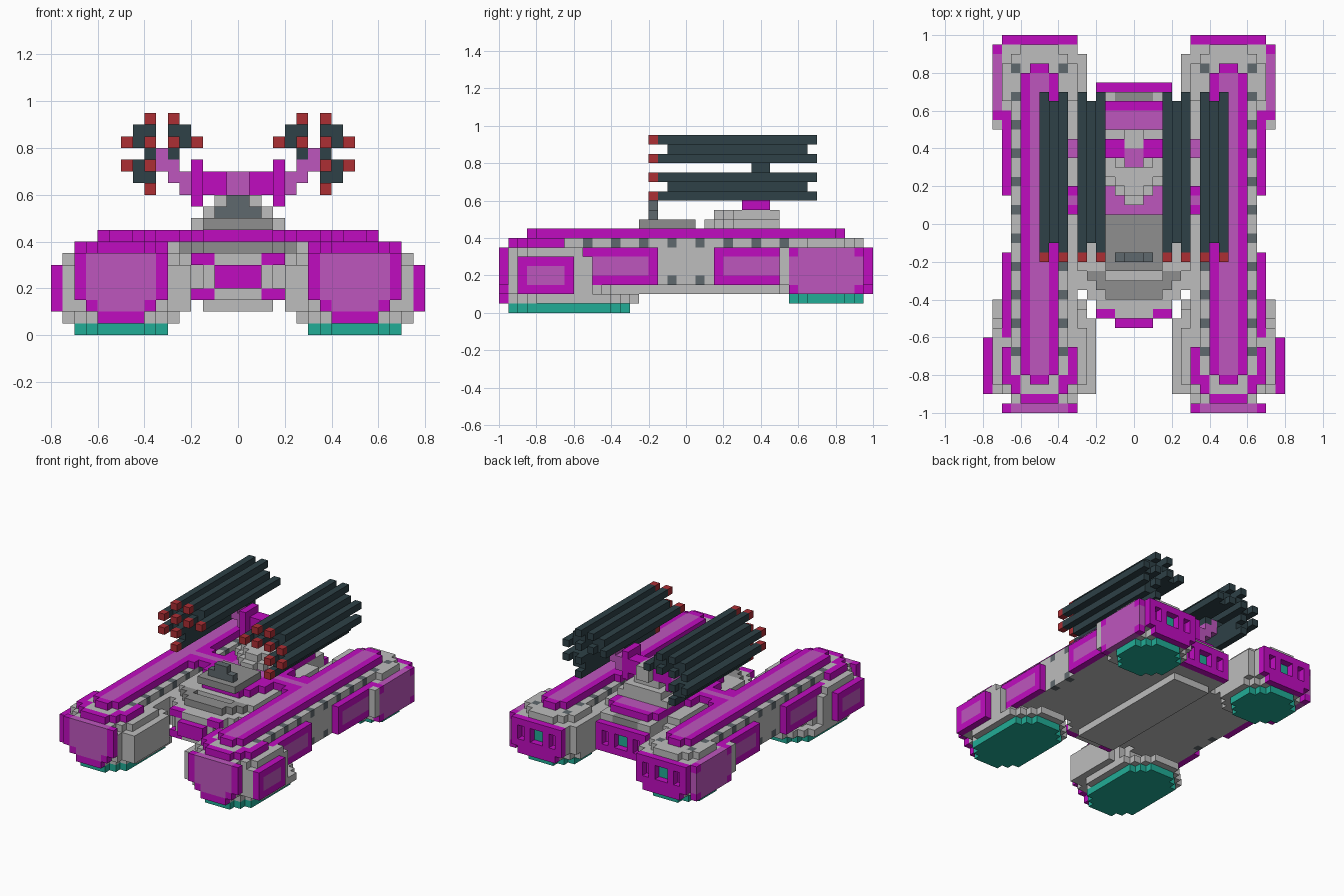
import bpy, bmesh
from mathutils import Vector

U = 0.05  # edge of one block

cube = bpy.data.objects.get("Cube")
if cube:
    bpy.data.objects.remove(cube)


def srgb(r, g, b):
    lin = lambda c: c / 12.92 if c <= 0.04045 else ((c + 0.055) / 1.055) ** 2.4
    return tuple(lin(c / 255) for c in (r, g, b)) + (1,)


PALETTE = {
    "light_grey": srgb(189, 189, 189),
    "mid_grey": srgb(143, 143, 143),
    "dark_grey": srgb(95, 104, 109),
    "magenta": srgb(192, 12, 192),
    "pale_magenta": srgb(190, 86, 190),
    "teal": srgb(33, 172, 150),
    "slate": srgb(46, 65, 71),
    "red": srgb(172, 46, 52),
}
GREY, MID, DARK, MAG, PALE, TEAL, SLATE, RED = range(8)
mats = []
for name, col in PALETTE.items():
    m = bpy.data.materials.new(name)
    m.use_nodes = True
    m.diffuse_color = col
    m.node_tree.nodes["Principled BSDF"].inputs["Base Color"].default_value = col
    mats.append(m)

cells = {}  # block position -> (part, colour); later blocks replace earlier ones


def box(part, col, x0, x1, y0, y1, z0, z1):
    """Fill a box of blocks on both sides of x = 0; col None carves it away."""
    for x in range(x0, x1):
        for y in range(y0, y1):
            for z in range(z0, z1):
                for c in ((x, y, z), (-1 - x, y, z)):
                    if col is None:
                        cells.pop(c, None)
                    else:
                        cells[c] = (part, col)


def disc(part, col, x0, x1, y0, y1, z0, z1, cut):
    """Octagon slab: corners cut back by `cut` blocks."""
    for y in range(y0, y1):
        s = max(0, cut - min(y - y0, y1 - 1 - y))
        box(part, col, x0 + s, x1 - s, y, y + 1, z0, z1)


# Side hulls and hull between them
box("side_hull", GREY, 6, 13, -18, 18, 3, 7)
box("centre_hull", GREY, 0, 6, -6, 11, 3, 7)
box("centre_hull", GREY, 0, 4, 11, 14, 3, 7)
box("centre_hull", GREY, 0, 3, -8, 12, 2, 3)
for i, edge in enumerate((-10, -10, -10, -9, -8, -7)):  # stepped bow
    box("centre_hull", GREY, i, i + 1, edge, -5, 3, 7)
    box("centre_hull", MID, i, i + 1, edge + 2, edge + 4, 7, 8)
box("centre_hull", GREY, 0, 6, -5, 10, 7, 8)
box("centre_hull", GREY, 0, 4, 10, 14, 7, 8)
box("centre_hull", MID, 0, 2, 13, 14, 7, 8)

# Bow plate
box("bow_plate", MAG, 2, 4, -10, -9, 3, 4)
box("bow_plate", MAG, 2, 4, -10, -9, 6, 7)
box("bow_plate", MAG, 0, 2, -11, -10, 4, 6)

# Front pods with hover feet
disc("front_pod", GREY, 4, 15, -19, -8, 2, 6, 2)
box("front_pod", GREY, 4, 15, -18, -12, 2, 6)
disc("front_pod", GREY, 5, 15, -19, -9, 6, 7, 2)
disc("front_pod", GREY, 5, 15, -19, -5, 1, 2, 3)
disc("front_foot", TEAL, 6, 14, -19, -6, 0, 1, 2)

# Rear pods with hover feet
disc("rear_pod", GREY, 5, 15, 9, 19, 3, 7, 1)
disc("rear_pod", GREY, 5, 15, 10, 19, 2, 3, 2)
disc("rear_foot", TEAL, 6, 14, 11, 19, 1, 2, 2)

# Upper deck with studs along both edges
disc("upper_deck", GREY, 6, 14, -19, -11, 7, 8, 2)
disc("upper_deck", GREY, 6, 14, 11, 19, 7, 8, 2)
box("upper_deck", GREY, 7, 13, -18, 18, 7, 8)
for y in range(-17, 17, 3):
    for x in (7, 12):
        box("deck_stud", DARK, x, x + 1, y, y + 1, 7, 8)
for y in (-2, 1):
    box("side_stud", DARK, 12, 13, y, y + 1, 3, 4)

# Magenta collar around the front of each deck
box("front_collar", MAG, 8, 12, -19, -18, 7, 8)
for x in (6, 13):
    box("front_collar", MAG, x, x + 1, -17, -13, 7, 8)
for x in (7, 12):
    box("front_collar", MAG, x, x + 1, -18, -16, 7, 8)

# Long rails on the deck, with a pale inlay
disc("deck_rail", MAG, 8, 12, -17, 17, 8, 9, 1)
box("deck_rail", PALE, 9, 11, -16, 16, 8, 9)

# Centre plate with arms reaching the rails
disc("centre_plate", MAG, 0, 3, -4, 13, 8, 9, 0)
box("centre_plate", MAG, 3, 4, -3, 12, 8, 9)
box("centre_plate", MAG, 4, 5, -1, 6, 8, 9)
box("centre_plate", MAG, 5, 8, 1, 4, 8, 9)
box("centre_plate", MAG, 7, 8, 0, 5, 8, 9)
box("centre_plate", PALE, 0, 3, 0, 12, 8, 9)
box("centre_plate", PALE, 3, 10, 2, 3, 8, 9)

# Front face plates
disc("front_panel", MAG, 6, 14, -20, -19, 2, 7, 0)
box("front_panel", MAG, 8, 12, -20, -19, 1, 2)
box("front_panel", PALE, 7, 13, -20, -19, 3, 7)
box("front_panel", PALE, 8, 12, -20, -19, 2, 3)
for x in (6, 13):
    box("front_panel", None, x, x + 1, -20, -19, 2, 3)

# Side panels: middle pairs, front cheeks and rear cheeks
for y0, y1, i0, i1 in ((-12, -3, -12, -4), (3, 12, 4, 12)):
    box("side_panel", MAG, 13, 14, y0, y1, 3, 7)
    box("side_panel", PALE, 13, 14, i0, i1, 4, 6)
box("front_cheek", MAG, 15, 16, -18, -12, 2, 6)
box("front_cheek", PALE, 15, 16, -17, -13, 3, 5)
box("rear_cheek", PALE, 14, 15, 11, 19, 2, 7)
for y in (11, 18):
    for z in (2, 6):
        box("rear_cheek", MAG, 14, 15, y, y + 1, z, z + 1)


# Rear exhaust panels: a teal vent between two recessed slots
def exhaust(part, x0, x1, y, z0, z1):
    box(part, MAG, x0, x1, y, y + 1, z0, z1)


exhaust("rear_exhaust", 6, 14, 19, 2, 7)
for x in (6, 13):
    box("rear_exhaust", None, x, x + 1, 19, 20, 2, 3)
for x in (7, 12):
    box("rear_exhaust", None, x, x + 1, 19, 20, 4, 6)
    box("rear_exhaust", MAG, x, x + 1, 18, 19, 4, 6)
box("rear_exhaust", None, 9, 11, 19, 20, 4, 6)
box("rear_vent", TEAL, 9, 11, 18, 19, 4, 6)
exhaust("centre_exhaust", 0, 4, 14, 3, 7)
box("centre_exhaust", None, 2, 3, 14, 15, 4, 6)
box("centre_exhaust", MAG, 2, 3, 13, 14, 4, 6)
box("centre_exhaust", None, 0, 1, 14, 15, 4, 6)
box("centre_vent", TEAL, 0, 1, 13, 14, 4, 6)

# Cockpit hatch and its sight
disc("cockpit", MID, 0, 3, -5, 1, 9, 10, 0)
box("cockpit_sight", DARK, 1, 2, -4, -3, 10, 11)
box("cockpit_sight", DARK, 0, 1, -4, -3, 10, 12)

# Turret base, stepped towards the front
for x, y in enumerate((2, 3, 4, 5)):
    box("turret_base", GREY, x, x + 1, y, 10, 9, 10)
for x, y in enumerate((3, 4, 5)):
    box("turret_base", GREY, x, x + 1, y, 10, 10, 11)
box("turret_neck", GREY, 0, 2, 6, 9, 11, 12)

# Turret crossbar, brackets and rising arms
box("turret_crossbar", MAG, 0, 4, 7, 9, 12, 14)
box("turret_crossbar", PALE, 0, 1, 6, 8, 12, 14)
box("turret_crossbar", GREY, 0, 1, 8, 10, 12, 14)
box("turret_bracket", MAG, 3, 4, 6, 9, 11, 15)
for x, z0, z1 in ((4, 12, 14), (5, 13, 15), (6, 14, 16)):
    box("turret_arm", PALE, x, x + 1, 7, 9, z0, z1)

# Rocket clusters: fillers first, then rods with red tips
for x0, x1, z in ((7, 9, 17), (4, 6, 17), (7, 9, 13), (8, 9, 16), (4, 5, 16), (8, 9, 14)):
    box("rocket_rack", SLATE, x0, x1, -2, 13, z, z + 1)
for x in (5, 7):
    box("rocket_mount", SLATE, x, x + 1, 7, 9, 15, 16)
for x, z in ((7, 18), (5, 18), (9, 16), (7, 16), (5, 16), (3, 16), (9, 14), (7, 14), (7, 12)):
    box("rocket", SLATE, x, x + 1, -3, 14, z, z + 1)
    box("rocket_tip", RED, x, x + 1, -4, -3, z, z + 1)

# Turn each part's blocks into a mesh of its outer faces
AXES = [Vector(a) * s for a in ((1, 0, 0), (0, 1, 0), (0, 0, 1)) for s in (1, -1)]
for part in sorted({p for p, _ in cells.values()}):
    bm = bmesh.new()
    verts = {}
    for c, (p, col) in cells.items():
        if p != part:
            continue
        for n in AXES:
            if tuple(int(a + b) for a, b in zip(c, n)) in cells:
                continue
            u = Vector((n.y, n.z, n.x))
            v = n.cross(u)
            mid = Vector(c) + Vector((0.5, 0.5, 0.5)) + n / 2
            ring = []
            for a, b in ((-1, -1), (1, -1), (1, 1), (-1, 1)):
                key = tuple(round(k) for k in mid + u * a / 2 + v * b / 2)
                if key not in verts:
                    verts[key] = bm.verts.new(Vector(key) * U)
                ring.append(verts[key])
            bm.faces.new(ring).material_index = col
    mesh = bpy.data.meshes.new(part)
    bm.to_mesh(mesh)
    bm.free()
    for m in mats:
        mesh.materials.append(m)
    bpy.context.collection.objects.link(bpy.data.objects.new(part, mesh))
